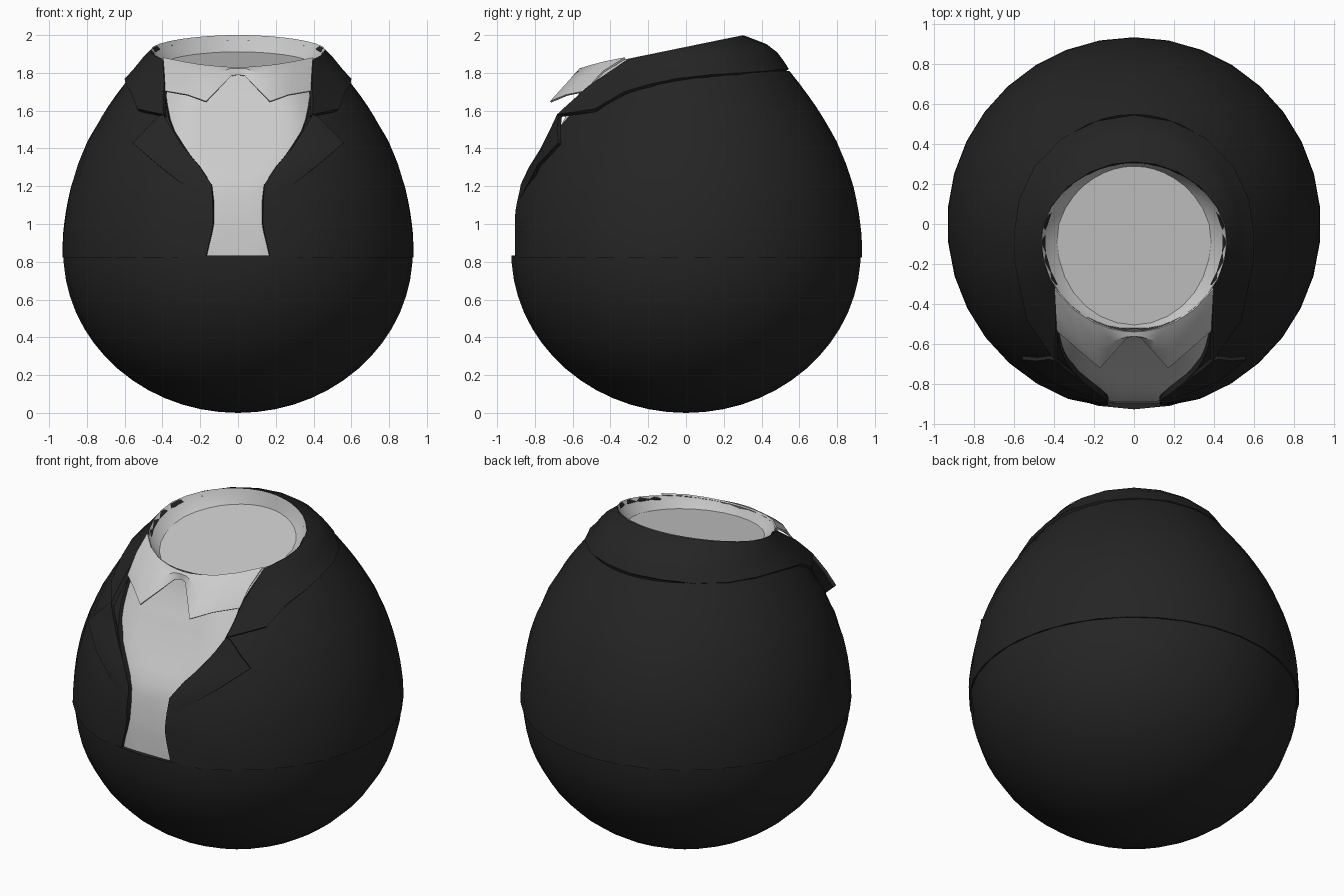
import bpy
from math import sin, cos, asin, radians, pi, sqrt

if "Cube" in bpy.data.objects:
    bpy.data.objects.remove(bpy.data.objects["Cube"])

suit = bpy.data.materials.new("dark_cloth")
suit.diffuse_color = (0.018, 0.018, 0.018, 1)
suit.use_nodes = True
suit.node_tree.nodes["Principled BSDF"].inputs["Base Color"].default_value = suit.diffuse_color


def lerp_table(table, t):
    if t <= table[0][0]:
        return table[0][1]
    for (a, p), (b, q) in zip(table, table[1:]):
        if t <= b:
            return p + (q - p) * (t - a) / (b - a)
    return table[-1][1]


# Egg radius by height (upper part; the lower part is an ellipse)
EGG = [(.82, .925), (.92, .925), (1.05, .91), (1.18, .885), (1.3, .848), (1.45, .785),
       (1.6, .697), (1.72, .612), (1.83, .525), (1.855, .513), (1.876, .5), (1.917, .47),
       (1.938, .448), (1.959, .41), (1.979, .361), (2.0, .3)]
# Half width of the jacket opening by height
OPENING = [(.83, .17), (.92, .145), (1.0, .13), (1.18, .135), (1.28, .18), (1.4, .28),
           (1.5, .34), (1.58, .37), (1.7, .385), (1.85, .405)]
# The shirt front is pulled in: smallest y by height
SHIRT = [(.8, -.895), (1.0, -.885), (1.22, -.85), (1.43, -.715), (1.58, -.63), (1.7, -.56), (1.83, -.52)]


def radius(z):
    if z < .82:
        return .925 * sqrt(max(1 - (1 - z / .85) ** 2, 0))
    return lerp_table(EGG, z)


def on_egg(a, z, off=0.0):
    r = radius(z) + off
    return (r * sin(a), -r * cos(a), z)


def from_front(x, z, off=0.0):
    r = radius(z) + off
    return (x, -sqrt(max(r * r - x * x, 0)), z)


def rim_z(a):
    # height where the egg meets the tilted neck plane
    lo, hi = 1.7, 2.0
    for _ in range(40):
        z = (lo + hi) / 2
        if z < 2 - (.3 + radius(z) * cos(a)) * .207:
            lo = z
        else:
            hi = z
    return lo


def sheet(name, rows, mat=None, closed=False, mirror=False, thick=0, angle=35):
    n = len(rows[0])
    verts = [p for row in rows for p in row]
    faces = []
    for j in range(len(rows) - 1):
        for i in range(n if closed else n - 1):
            k = (i + 1) % n
            faces.append((j * n + i, j * n + k, (j + 1) * n + k, (j + 1) * n + i))
    me = bpy.data.meshes.new(name)
    me.from_pydata(verts, [], faces)
    me.update()
    ob = bpy.data.objects.new(name, me)
    bpy.context.collection.objects.link(ob)
    if mat:
        me.materials.append(mat)
    bpy.ops.object.select_all(action='DESELECT')
    ob.select_set(True)
    bpy.context.view_layer.objects.active = ob
    if mirror:
        m = ob.modifiers.new("mirror", "MIRROR")
        m.merge_threshold = 0.0005
        bpy.ops.object.modifier_apply(modifier="mirror")
    if thick:
        s = ob.modifiers.new("thickness", "SOLIDIFY")
        s.thickness, s.offset = thick, -1
        bpy.ops.object.modifier_apply(modifier="thickness")
    bpy.ops.object.shade_smooth_by_angle(angle=radians(angle))
    return ob


ring = [2 * pi * i / 32 for i in range(32)]

# Trousers: rounded lower half with a turned-in waist edge
rows = [[on_egg(a, .85 * (1 - cos(max(j, .02) / 14 * 1.51))) for a in ring] for j in range(15)]
rows.append([on_egg(a, .832) for a in ring])
rows.append([(.86 * sin(a), -.86 * cos(a), .83) for a in ring])
sheet("trousers", rows, suit, closed=True)

# Jacket: open at the front
rows = []
for j in range(17):
    z = .822 + (1.81 - .822) * j / 16
    a0 = asin(lerp_table(OPENING, z) / radius(z))
    row = []
    for i in range(17):
        x, y, h = on_egg(a0 + (pi - a0) * i / 16, z, .007)
        row.append((x, max(y, -.905), h))
    row[-1] = (0, row[-1][1], z)
    rows.append(row)
sheet("jacket", rows, suit, mirror=True, thick=.03)

# Shirt: front panel, from below the waist up to the neck rim
rows = []
for j in range(15):
    row = []
    for i in range(17):
        t = (i - 8) / 8
        v = j / 14
        a = t * (radians(22) + radians(33) * v)
        z = .80 + (rim_z(a) - .80) * v
        x, y, z = on_egg(a, z, -.022 * (1 - v ** 4))
        row.append((x, max(y, lerp_table(SHIRT, z)), z))
    rows.append(row)
sheet("shirt_front", rows)

# Neck bowl: rim, sloped wall, and flat floor
rim = [on_egg(a, rim_z(a), .004) for a in ring]
floor = []
for x, y, z in rim:
    fx, fy = x * .83, -.105 + (y + .11) * .95
    floor.append((fx, fy, 1.91 - (.28 - fy) * .17))
mid = [((p[0] + q[0]) / 2 * 1.03, (p[1] + q[1]) / 2, (p[2] + q[2]) / 2) for p, q in zip(rim, floor)]
centre = [(0, -.105, 1.8445)] * 32
sheet("neck_bowl", [rim, mid, floor], closed=True, angle=60)
sheet("neck_floor", [floor, centre], closed=True)

# Jacket collar: lower edge (angle, height, offset) up to the rim
LOW = [(30, 1.58, .08), (48, 1.61, .03), (60, 1.70, .03), (72, 1.74, .03), (85, 1.77, .03),
       (102, 1.79, .03), (120, 1.80, .025), (140, 1.81, .018), (160, 1.82, .014), (180, 1.82, .012)]
rows = [[] for _ in range(5)]
for i, (deg, z0, off) in enumerate(LOW):
    top = {0: 37, 1: 52}.get(i, deg)
    z1 = 1.73 if i == 0 else rim_z(radians(top)) - .003
    off1 = .045 if i == 0 else .002
    for j in range(5):
        t = j / 4
        a = radians(deg + (top - deg) * t)
        p = on_egg(a, z0 + (z1 - z0) * t, off + (off1 - off) * t)
        rows[j].append((0, p[1], p[2]) if deg == 180 else p)
sheet("jacket_collar", rows, suit, mirror=True, thick=.025)

# Lapels: (x, z, offset) of the inner and outer edges in front view
LAPEL = [((.135, 1.14, .005), (.19, 1.14, .004)), ((.14, 1.21, .01), (.28, 1.2, .01)),
         ((.2, 1.3, .008), (.42, 1.31, .05)), ((.285, 1.4, .015), (.56, 1.43, .085)),
         ((.35, 1.5, .045), (.49, 1.5, .085)), ((.395, 1.58, .08), (.42, 1.57, .08))]
rows = []
for p, q in LAPEL:
    rows.append([from_front(*[a + (b - a) * k / 4 for a, b in zip(p, q)]) for k in range(5)])
sheet("lapels", rows, suit, mirror=True, thick=.02)

# Shirt collar: two pointed flaps
low = [(0, -.56, 1.79), (.035, -.57, 1.785), (.09, -.63, 1.73), (.17, -.72, 1.65),
       (.27, -.635, 1.685), (.385, -.535, 1.705)]
high = [from_front(x, z, .014) for x, z in
        ((0, 1.831), (.05, 1.832), (.12, 1.837), (.2, 1.845), (.3, 1.862))] + [(.397, -.325, 1.882)]
middle = [tuple((a + b) / 2 + o for a, b, o in zip(p, q, (0, -.012, .014))) for p, q in zip(low, high)]
sheet("shirt_collar", [low, middle, high], mirror=True, thick=.01, angle=40)
